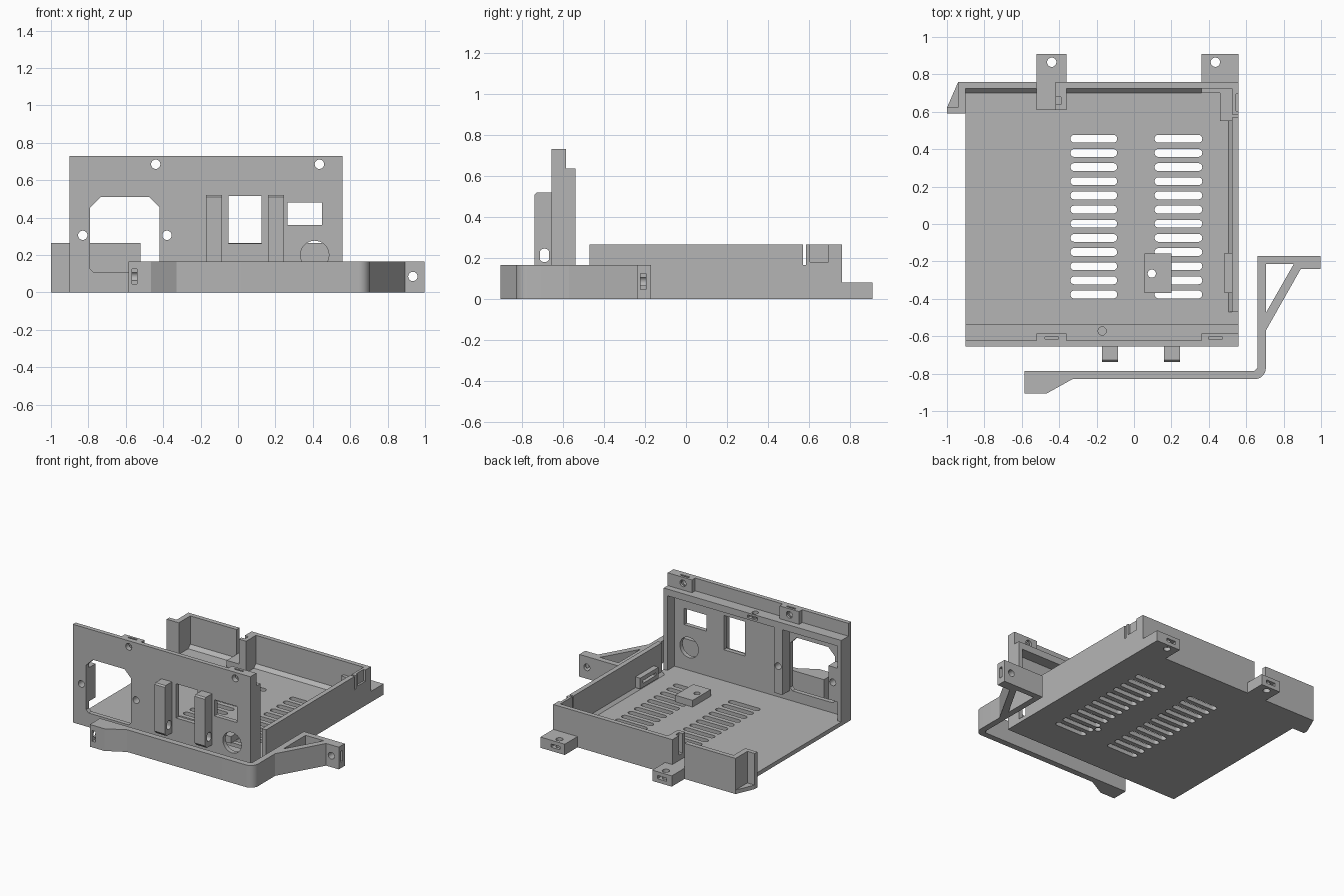
import bpy, bmesh, math

if "Cube" in bpy.data.objects:
    bpy.data.objects.remove(bpy.data.objects["Cube"])

grey = bpy.data.materials.new("plain_grey")
grey.diffuse_color = (0.46, 0.46, 0.46, 1)
grey.use_nodes = True
grey.node_tree.nodes["Principled BSDF"].inputs["Base Color"].default_value = grey.diffuse_color


def prism(name, pts, a, b, axis='z'):
    """Extrude a 2D outline from a to b along an axis."""
    place = {'z': lambda u, v, w: (u, v, w),
             'y': lambda u, v, w: (u, w, v),
             'x': lambda u, v, w: (w, u, v)}[axis]
    bm = bmesh.new()
    lo = [bm.verts.new(place(u, v, a)) for u, v in pts]
    hi = [bm.verts.new(place(u, v, b)) for u, v in pts]
    bm.faces.new(lo)
    bm.faces.new(hi)
    n = len(pts)
    for i in range(n):
        j = (i + 1) % n
        bm.faces.new((lo[i], lo[j], hi[j], hi[i]))
    bmesh.ops.recalc_face_normals(bm, faces=bm.faces)
    me = bpy.data.meshes.new(name)
    bm.to_mesh(me)
    bm.free()
    me.materials.append(grey)
    ob = bpy.data.objects.new(name, me)
    bpy.context.collection.objects.link(ob)
    return ob


def rect(u0, u1, v0, v1):
    return [(u0, v0), (u1, v0), (u1, v1), (u0, v1)]


def box(name, x0, x1, y0, y1, z0, z1):
    return prism(name, rect(x0, x1, y0, y1), z0, z1)


def circle(u, v, r, n=24):
    return [(u + r * math.cos(2 * math.pi * i / n),
             v + r * math.sin(2 * math.pi * i / n)) for i in range(n)]


def rounded(u0, u1, v0, v1, r, n=6):
    """Rectangle outline with round corners."""
    out = []
    for k, (u, v) in enumerate([(u1 - r, v1 - r), (u0 + r, v1 - r),
                                (u0 + r, v0 + r), (u1 - r, v0 + r)]):
        for i in range(n + 1):
            t = math.pi / 2 * (k + i / n)
            out.append((u + r * math.cos(t), v + r * math.sin(t)))
    return out


def cut(ob, *cutters):
    """Subtract cutters (outline, a, b, axis) from a part."""
    for c in cutters:
        tool = prism("cutter", *c)
        tool.hide_render = True
        m = ob.modifiers.new("cut", 'BOOLEAN')
        m.operation, m.solver, m.object = 'DIFFERENCE', 'EXACT', tool
        bpy.context.view_layer.objects.active = ob
        bpy.ops.object.modifier_apply(modifier=m.name)
        bpy.data.objects.remove(tool)
    return ob


L, R, F, B = -0.9, 0.56, -0.655, 0.76      # tray limits
T = 0.03                                   # floor thickness
H = 0.265                                  # wall height

# Floor with two columns of vent slots
floor = box("floor", L, R, F, B, 0, T)
vents = []
for x0, x1 in ((-0.34, -0.09), (0.11, 0.365)):
    for i in range(12):
        y = -0.377 + i * 0.0757
        vents.append((rounded(x0, x1, y - 0.021, y + 0.021, 0.0205), -0.1, 0.2))
vents.append((circle(0.095, -0.265, 0.022), -0.1, 0.2))
cut(floor, *vents)

# Front panel with socket, switch, port and cable openings
panel = box("front_panel", L, R, F, -0.622, 0, 0.73)
socket = [(-0.77, 0.105), (-0.44, 0.105), (-0.42, 0.125), (-0.42, 0.455),
          (-0.475, 0.51), (-0.735, 0.51), (-0.79, 0.455), (-0.79, 0.125)]
outlines = [socket, rect(-0.05, 0.125, 0.26, 0.515), rect(0.265, 0.45, 0.36, 0.48),
            circle(0.41, 0.2, 0.076, 32),
            circle(-0.83, 0.305, 0.025), circle(-0.38, 0.305, 0.025),
            circle(-0.44, 0.685, 0.025), circle(0.435, 0.685, 0.025)]
cut(panel, *[(o, -0.8, -0.5, 'y') for o in outlines])

# Stiffening frame behind the panel
shelf = box("top_shelf", L, R, -0.622, -0.538, 0.585, 0.635)
cut(shelf, (circle(-0.17, -0.572, 0.022), 0.5, 0.7),
    (rect(-0.21, -0.13, 0.6, 0.62), -0.56, -0.5, 'y'))
box("left_flange", L, -0.87, -0.622, -0.538, T, 0.585)
box("right_flange", 0.53, R, -0.622, -0.538, T, 0.585)
for name, x0, x1, z0, z1, hx in (("middle_post", -0.415, -0.345, 0.1, 0.585, -0.38),
                                 ("side_post", -0.87, -0.795, 0.17, 0.42, -0.83)):
    post = box(name, x0, x1, -0.622, -0.538, z0, z1)
    cut(post, (circle(hx, 0.305, 0.025), -0.8, -0.5, 'y'))

# Screw bosses on the shelf
for x0, x1, hx in ((-0.52, -0.36, -0.44), (0.36, R, 0.435)):
    boss = box("screw_boss", x0, x1, -0.622, -0.585, 0.635, 0.73)
    cut(boss, (circle(hx, 0.685, 0.025), -0.8, -0.5, 'y'),
        (rect(hx - 0.037, hx + 0.037, -0.616, -0.603), 0.655, 0.8))

# Two upright ribs on the front face
for x0, x1 in ((-0.17, -0.085), (0.16, 0.245)):
    side = [(F, 0.14), (-0.715, 0.14), (-0.738, 0.163),
            (-0.738, 0.51), (-0.728, 0.52), (F, 0.52)]
    rib = prism("front_rib", side, x0, x1, 'x')
    cut(rib, (rounded(-0.713, -0.667, 0.18, 0.245, 0.02), -0.5, 0.5, 'x'))

# Right wall, split by a narrow gap
box("right_wall", 0.525, R, -0.47, 0.55, T, H)
box("right_wall_end", 0.525, R, 0.55, 0.57, 0.165, H)
corner = box("corner_wall", 0.525, R, 0.585, B, 0.165, H)
cut(corner, (rect(0.605, 0.695, 0.18, 0.4), 0.545, 0.6, 'x'))
box("corner_block", 0.46, R, 0.55, B, T, 0.165)

# Back wall, split by a notch
box("back_wall_left", L, -0.52, 0.725, B, T, H)
box("back_wall_right", -0.36, 0.525, 0.725, B, 0.165, H)
box("back_wall_lower", -0.36, 0.46, 0.725, B, T, 0.165)
box("corner_ledge", 0.36, 0.46, 0.7, 0.725, T, 0.165)
box("notch_block", -0.52, -0.36, 0.61, B, T, 0.08)
upright = box("notch_upright", -0.42, -0.36, 0.61, B, 0.08, H)
cut(upright, (rect(-0.43, -0.39, 0.64, 0.68), 0.12, 0.4))

# Fillets along the inner foot of the walls
prism("back_fillet", [(0.725, T), (0.725, 0.055), (0.7, T)], -0.36, 0.36, 'x')
prism("back_fillet_left", [(0.725, T), (0.725, 0.055), (0.7, T)], L, -0.52, 'x')
prism("side_fillet", [(0.525, T), (0.525, 0.05), (0.505, T)], -0.47, 0.55, 'y')

# Corner wing at the back left: plate, flange and gusset
box("wing_plate", -0.94, L, 0.59, B, 0, H)
box("wing_flange", -1.0, -0.94, 0.59, 0.622, 0, H)
prism("wing_gusset", [(-1.0, 0.622), (-0.94, 0.622), (-0.94, B)], 0, T)

# Rear mounting tabs with screw hole and nut slot
for x0, x1, hx in ((-0.52, -0.36, -0.44), (0.36, R, 0.435)):
    tab = box("rear_tab", x0, x1, B, 0.91, 0, 0.08)
    cut(tab, (circle(hx, 0.865, 0.025), -0.1, 0.2),
        (rect(hx - 0.037, hx + 0.037, 0.028, 0.052), 0.83, 1.0, 'y'))

# Pad on the floor and clip on the right wall
pad = box("floor_pad", 0.055, 0.2, -0.37, -0.157, T, 0.08)
cut(pad, (circle(0.095, -0.265, 0.022), 0, 0.2))
clip = box("wall_clip", 0.485, 0.525, -0.37, -0.155, 0.05, 0.13)
cut(clip, (rect(-0.34, -0.185, 0.08, 0.1), 0.4, 0.51, 'x'))

# Separate bracket arm: bent bar with thick end and braced foot
bend = [(0.645 + 0.06 * math.cos(t), -0.77 + 0.06 * math.sin(t))
        for t in [-math.pi / 2 + i * math.pi / 16 for i in range(9)]]
arm = [(-0.585, -0.785), (-0.585, -0.905), (-0.465, -0.905), (-0.33, -0.83)]
arm += bend + [(0.705, -0.57), (0.892, -0.24), (0.997, -0.24), (0.997, -0.17),
               (0.66, -0.17), (0.66, -0.77), (0.645, -0.785)]
bracket = prism("bracket_arm", arm, 0, 0.165)
cut(bracket,
    ([(0.705, -0.475), (0.855, -0.213), (0.705, -0.213)], -0.1, 0.3),
    (circle(0.935, 0.085, 0.025), -0.3, -0.1, 'y'),
    (rect(-0.222, -0.195, 0.045, 0.125), 0.95, 1.1, 'x'),
    (rect(-0.568, -0.54, 0.045, 0.125), -1.0, -0.85, 'y'),
    (circle(-0.862, 0.085, 0.025), -0.7, -0.51, 'x'))

# Keep edges sharp, smooth only the round corners
bpy.ops.object.select_all(action='SELECT')
bpy.ops.object.shade_smooth_by_angle(angle=math.radians(25))
